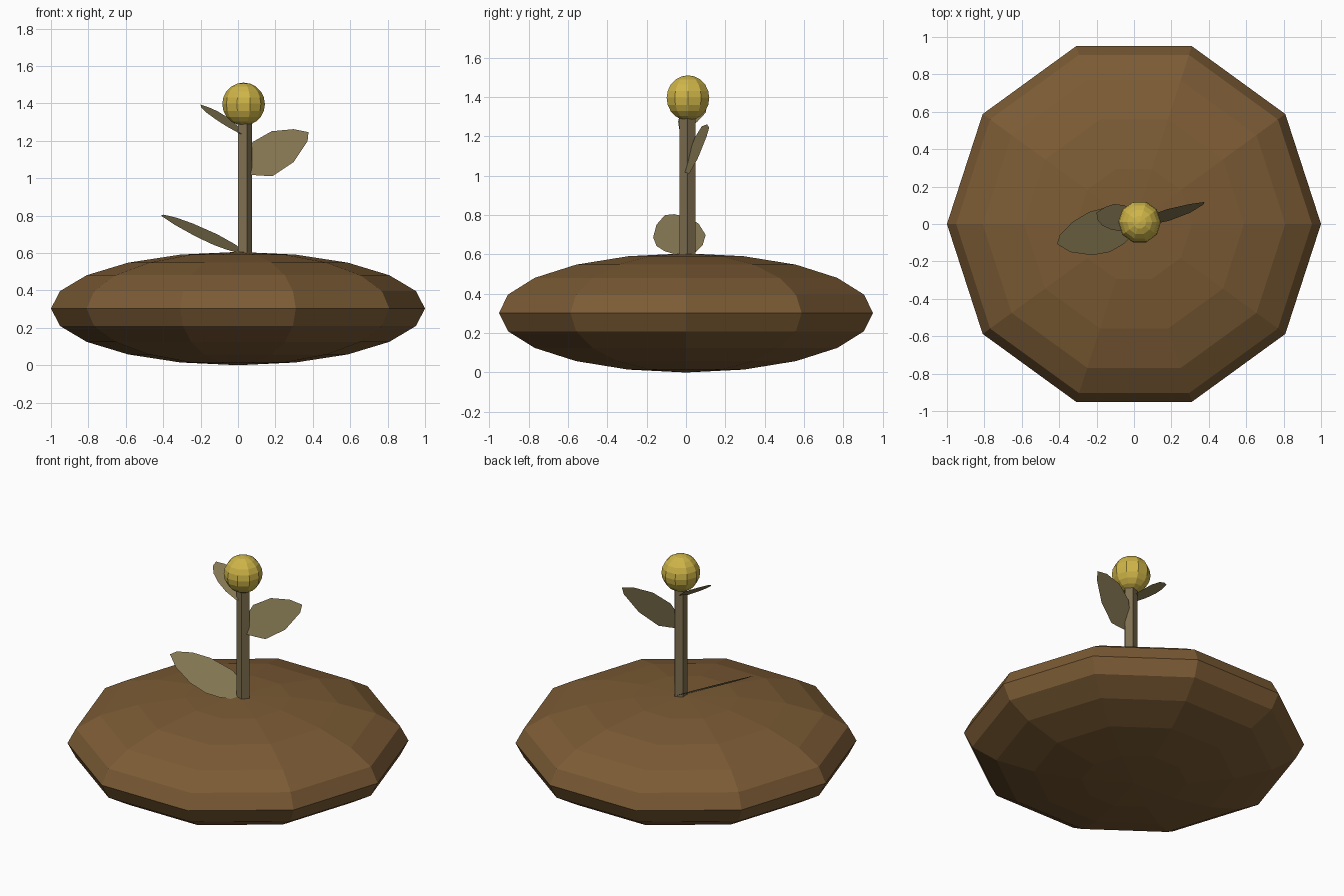
import bpy
import bmesh
from math import sin, cos, pi

if "Cube" in bpy.data.objects:
    bpy.data.objects.remove(bpy.data.objects["Cube"])


def material(name, color):
    m = bpy.data.materials.new(name)
    m.diffuse_color = (*color, 1)
    m.use_nodes = True
    m.node_tree.nodes["Principled BSDF"].inputs["Base Color"].default_value = m.diffuse_color
    return m


def finish(name, bm, mat):
    mesh = bpy.data.meshes.new(name)
    bm.to_mesh(mesh)
    bm.free()
    mesh.materials.append(mat)
    obj = bpy.data.objects.new(name, mesh)
    bpy.context.collection.objects.link(obj)
    return obj


def lathe(name, profile, sides, center, mat):
    """Revolve (radius, z) points around z, first vertex on +x, flat faces."""
    bm = bmesh.new()
    rings = [[bm.verts.new((r * cos(2 * pi * i / sides), r * sin(2 * pi * i / sides), z))
              for i in range(sides)] for r, z in profile]
    for low, high in zip(rings, rings[1:]):
        for i in range(sides):
            j = (i + 1) % sides
            bm.faces.new((low[i], low[j], high[j], high[i]))
    bm.faces.new(rings[0][::-1])
    bm.faces.new(rings[-1])
    bmesh.ops.remove_doubles(bm, verts=bm.verts, dist=1e-4)
    bmesh.ops.recalc_face_normals(bm, faces=bm.faces)
    obj = finish(name, bm, mat)
    obj.location = center
    return obj


def ball(name, radius, half_height, center, mat):
    arc = [(radius * sin(pi * k / 10), -half_height * cos(pi * k / 10)) for k in range(11)]
    # poles get a tiny radius that merges to a single point
    arc[0], arc[-1] = (1e-6, -half_height), (1e-6, half_height)
    return lathe(name, arc, 10, center, mat)


def leaf(name, outline, place, mat):
    """Flat leaf: 2D outline laid onto a tilted plane by place()."""
    bm = bmesh.new()
    bm.faces.new([bm.verts.new(place(a, b)) for a, b in outline])
    bmesh.ops.recalc_face_normals(bm, faces=bm.faces)
    for f in bm.faces:
        if f.normal.z < 0:
            f.normal_flip()
    return finish(name, bm, mat)


soil = material("soil_brown", (0.20, 0.105, 0.035))
stalk = material("stalk_green", (0.21, 0.16, 0.08))
green = material("leaf_green", (0.25, 0.20, 0.09))
yellow = material("bloom_yellow", (0.62, 0.46, 0.065))

# soil mound, stem and round bloom
ball("mound", 1.0, 0.303, (0, 0, 0.303), soil)
lathe("stem", [(0.042, 0.55), (0.042, 1.33)], 5, (0.034, 0.008, 0), stalk)
ball("bloom", 0.114, 0.115, (0.03, 0.01, 1.396), yellow)

# large low leaf, outline seen from above
leaf("lower_leaf",
     [(-.412, -.107), (-.397, -.06), (-.33, .01), (-.24, .064), (-.11, .1), (-.02, .085),
      (.03, .05), (.03, -.03), (-.06, -.11), (-.13, -.15), (-.225, -.167), (-.34, -.15)],
     lambda x, y: (x, y, .616 - .516 * x + .266 * y), green)

# middle leaf, outline seen from the front
leaf("middle_leaf",
     [(.045, 1.02), (.045, 1.12), (.078, 1.193), (.18, 1.251), (.297, 1.262), (.377, 1.246),
      (.372, 1.198), (.297, 1.086), (.185, 1.011), (.115, 1.014)],
     lambda x, z: (x, .08 + .2 * (x - .18) + .27 * (z - 1.251), z), green)

# small upper leaf, outline seen from above
leaf("upper_leaf",
     [(-.2, .06), (-.155, .09), (-.107, .107), (-.05, .1), (0, .06), (.03, .03),
      (.03, -.01), (.01, -.035), (-.06, -.04), (-.12, -.03), (-.17, -.008), (-.197, .025)],
     lambda x, y: (x, y, 1.256 - .58 * x + .36 * y), green)
